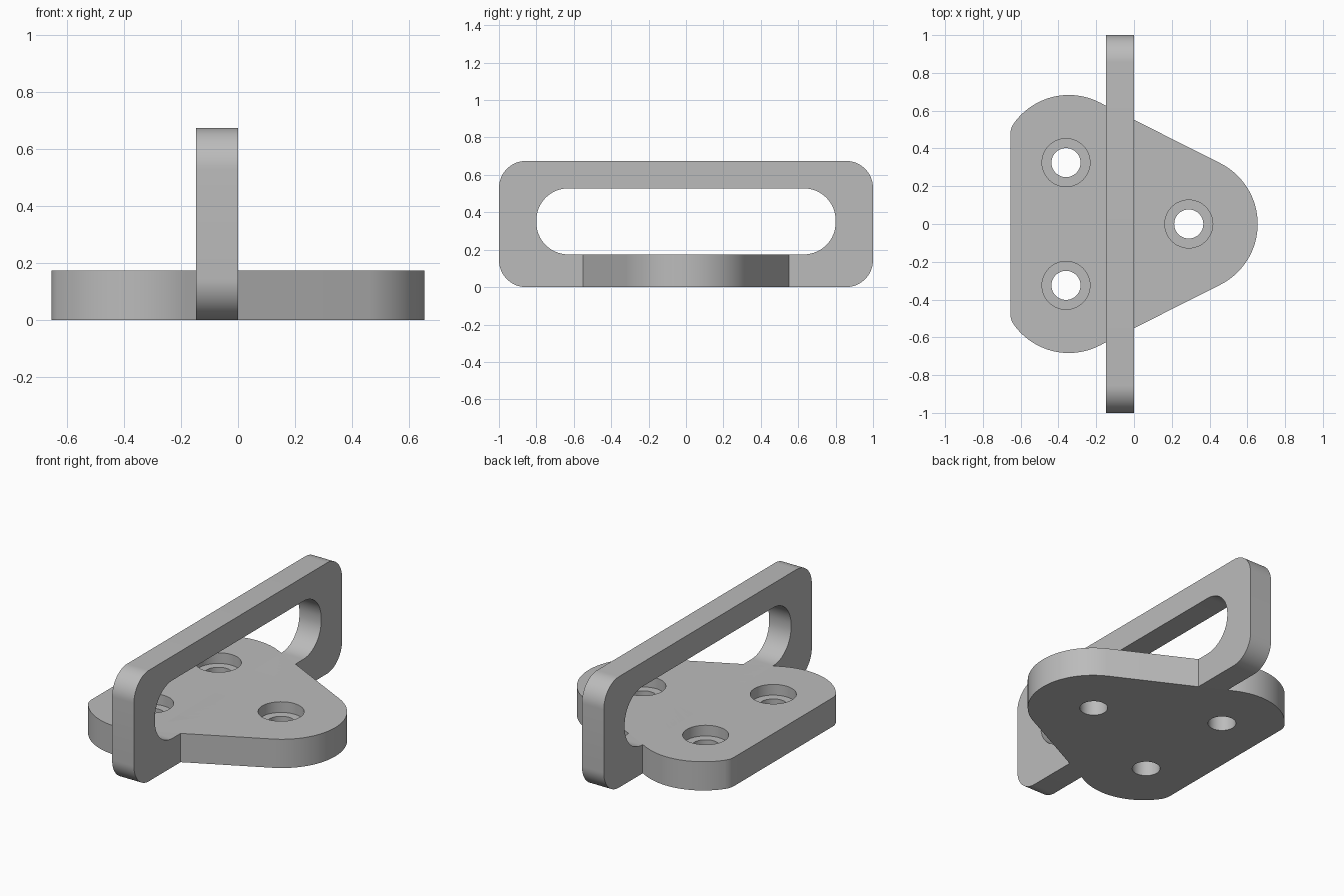
import bpy, bmesh
from math import cos, sin, radians
from mathutils import Matrix

cube = bpy.data.objects.get("Cube")
if cube:
    bpy.data.objects.remove(cube, do_unlink=True)

grey = bpy.data.materials.new("plain grey")
grey.use_nodes = True
grey.diffuse_color = (0.5, 0.5, 0.5, 1)
grey.node_tree.nodes["Principled BSDF"].inputs["Base Color"].default_value = (0.5, 0.5, 0.5, 1)


def arc(cx, cy, r, start, end, steps=16):
    angles = [radians(start + (end - start) * i / steps) for i in range(steps + 1)]
    return [(cx + r * cos(a), cy + r * sin(a)) for a in angles]


def rounded_rect(w, low, high, r):
    """Counter-clockwise outline, symmetric about the vertical axis."""
    return (arc(w - r, low + r, r, -90, 0) + arc(w - r, high - r, r, 0, 90)
            + arc(r - w, high - r, r, 90, 180) + arc(r - w, low + r, r, 180, 270))


def prism(name, outline, low, high, turn=Matrix()):
    """Extrude a closed outline from low to high, then turn it."""
    bm = bmesh.new()
    face = bm.faces.new([bm.verts.new((x, y, low)) for x, y in outline])
    top = bmesh.ops.extrude_face_region(bm, geom=[face])["geom"]
    bmesh.ops.translate(bm, vec=(0, 0, high - low),
                        verts=[v for v in top if isinstance(v, bmesh.types.BMVert)])
    bmesh.ops.recalc_face_normals(bm, faces=bm.faces)
    bm.transform(turn)
    mesh = bpy.data.meshes.new(name)
    bm.to_mesh(mesh)
    bm.free()
    mesh.materials.append(grey)
    obj = bpy.data.objects.new(name, mesh)
    bpy.context.collection.objects.link(obj)
    return obj


def select(obj):
    bpy.ops.object.select_all(action='DESELECT')
    obj.select_set(True)
    bpy.context.view_layer.objects.active = obj


def cut(obj, cutter):
    mod = obj.modifiers.new("cut", 'BOOLEAN')
    mod.operation = 'DIFFERENCE'
    mod.solver = 'EXACT'
    mod.object = cutter
    select(obj)
    bpy.ops.object.modifier_apply(modifier=mod.name)
    bpy.data.objects.remove(cutter, do_unlink=True)


THICK = 0.175

# Base plate: rounded nose, two round shoulders, straight edge with eased corners
half = (arc(0.295, 0, 0.36, 0, 62.8) + arc(-0.345, 0.326, 0.357, 62.8, 144.8, 24)
        + arc(-0.555, 0.474, 0.1, 144.8, 180, 6))
mirrored = [(x, -y) for x, y in reversed(half[1:])]
plate = prism("base_plate", half + mirrored, 0, THICK)

# Counterbored screw holes
for x, y in ((0.29, 0), (-0.36, 0.325), (-0.36, -0.325)):
    cut(plate, prism("bore_cutter", arc(x, y, 0.127, 0, 352.5, 47), THICK - 0.065, THICK + 0.1))
    cut(plate, prism("hole_cutter", arc(x, y, 0.077, 0, 352.5, 47), -0.1, THICK + 0.1))

# Upright strap loop; the outline axes become y and z
upright = Matrix(((0, 0, 1, 0), (1, 0, 0, 0), (0, 1, 0, 0), (0, 0, 0, 1)))
loop = prism("strap_loop", rounded_rect(1, 0, 0.675, 0.145), -0.147, 0, upright)
cut(loop, prism("slot_cutter", rounded_rect(0.8, THICK, 0.528, 0.17), -0.3, 0.2, upright))

for obj in (plate, loop):
    select(obj)
    bpy.ops.object.shade_smooth_by_angle(angle=radians(25))
